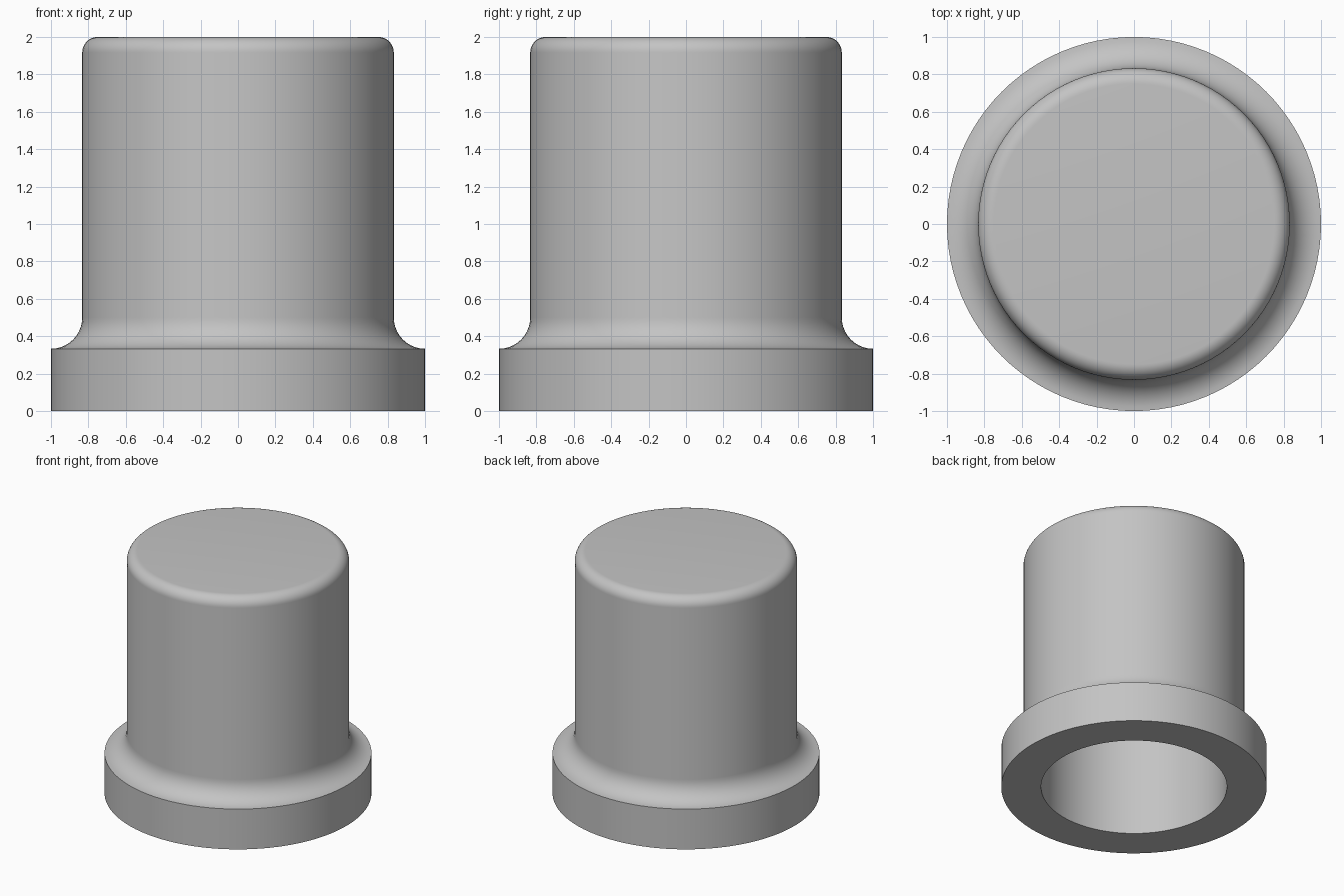
import bpy, bmesh, math

if "Cube" in bpy.data.objects:
    bpy.data.objects.remove(bpy.data.objects["Cube"])

SEGMENTS = 96

grey = bpy.data.materials.new("plain grey")
grey.diffuse_color = (0.55, 0.55, 0.55, 1)
grey.use_nodes = True
grey.node_tree.nodes["Principled BSDF"].inputs["Base Color"].default_value = grey.diffuse_color


def arc(cx, cz, r, start, end, steps=10):
    """Points (radius, height) along an arc, angles in degrees."""
    angles = [math.radians(start + (end - start) * i / steps) for i in range(steps + 1)]
    return [(cx + r * math.cos(a), cz + r * math.sin(a)) for a in angles]


def lathe(name, profile, material):
    """Spin an open (radius, height) profile around z into a closed solid."""
    bm = bmesh.new()
    verts = [bm.verts.new((r, 0, z)) for r, z in profile]
    edges = [bm.edges.new(pair) for pair in zip(verts, verts[1:])]
    bmesh.ops.spin(bm, geom=verts + edges, cent=(0, 0, 0), axis=(0, 0, 1),
                   angle=math.tau, steps=SEGMENTS, use_duplicate=False)
    bmesh.ops.remove_doubles(bm, verts=bm.verts, dist=1e-4)
    # flat discs close the outer top and the bore ceiling
    bmesh.ops.holes_fill(bm, edges=[e for e in bm.edges if e.is_boundary], sides=0)
    bmesh.ops.recalc_face_normals(bm, faces=bm.faces)
    mesh = bpy.data.meshes.new(name)
    bm.to_mesh(mesh)
    bm.free()
    mesh.materials.append(material)
    obj = bpy.data.objects.new(name, mesh)
    bpy.context.collection.objects.link(obj)
    bpy.context.view_layer.objects.active = obj
    obj.select_set(True)
    bpy.ops.object.shade_smooth_by_angle(angle=math.radians(30))
    return obj


R, FLANGE_TOP, FILLET, ROUND, BORE, CEILING = 0.833, 0.333, 0.167, 0.083, 0.70, 1.83

profile = [(BORE, CEILING), (BORE, 0), (1, 0)]                            # bore and base
profile += arc(R + FILLET, FLANGE_TOP + FILLET, FILLET, 270, 180)         # flange fillet
profile += arc(R - ROUND, 2 - ROUND, ROUND, 0, 90)                        # rounded top rim
lathe("flanged_cap", profile, grey)
